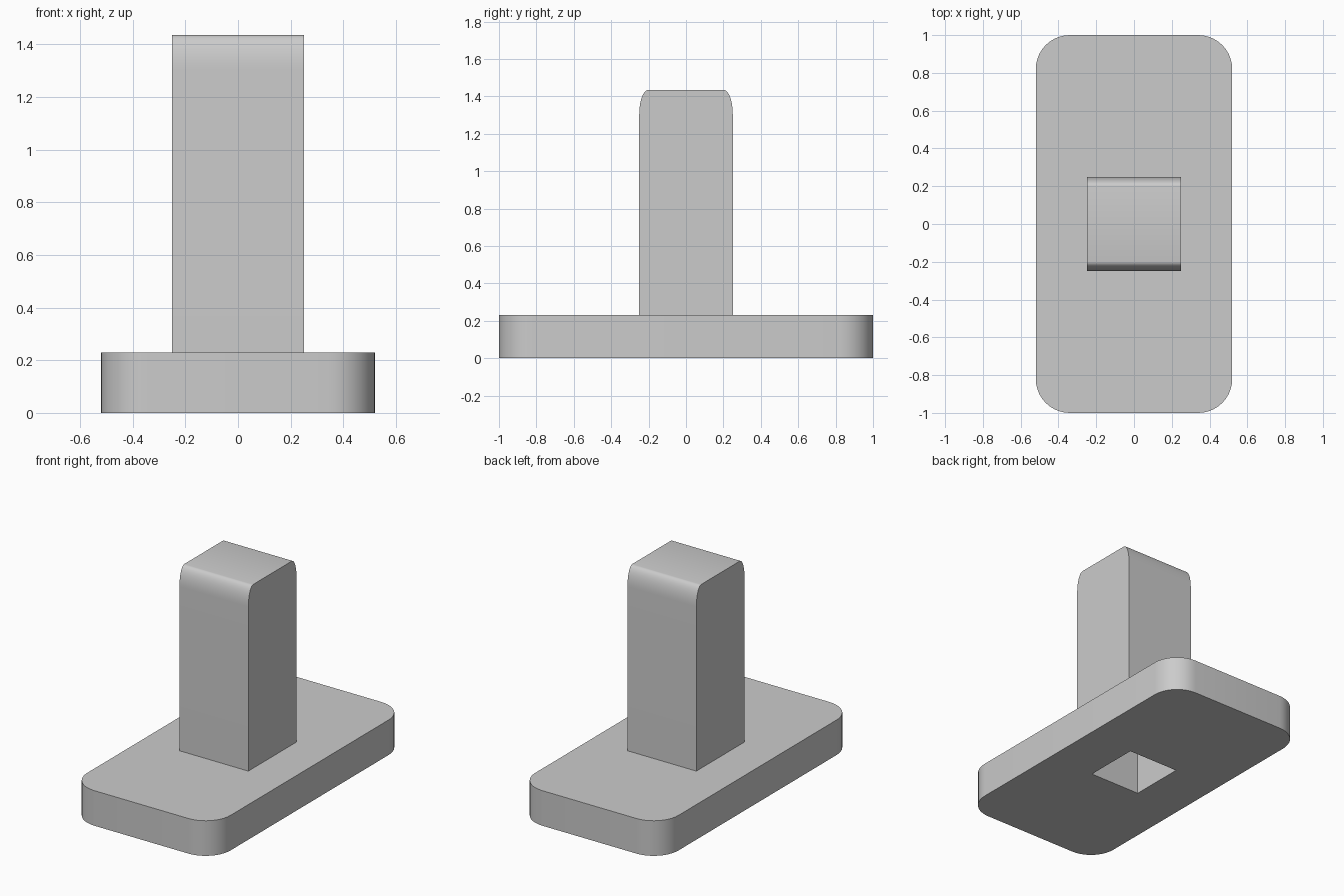
import bpy, bmesh
from math import sin, cos, pi, radians

if "Cube" in bpy.data.objects:
    bpy.data.objects.remove(bpy.data.objects["Cube"])

BASE_H, TOP, POST, HOLE = 0.23, 1.435, 0.25, 0.185


def arc(cx, cy, rx, ry, start, n=10):
    """Quarter ellipse of points, counter-clockwise from the start angle."""
    return [(cx + rx * cos(start + pi / 2 * i / n),
             cy + ry * sin(start + pi / 2 * i / n)) for i in range(n + 1)]


def prism(name, profile, direction):
    """Extrude a closed 3D outline along a direction."""
    bm = bmesh.new()
    face = bm.faces.new([bm.verts.new(p) for p in profile])
    ext = bmesh.ops.extrude_face_region(bm, geom=[face])
    moved = [g for g in ext["geom"] if isinstance(g, bmesh.types.BMVert)]
    bmesh.ops.translate(bm, verts=moved, vec=direction)
    bmesh.ops.recalc_face_normals(bm, faces=bm.faces)
    mesh = bpy.data.meshes.new(name)
    bm.to_mesh(mesh)
    bm.free()
    obj = bpy.data.objects.new(name, mesh)
    bpy.context.collection.objects.link(obj)
    return obj


def activate(obj):
    bpy.ops.object.select_all(action='DESELECT')
    obj.select_set(True)
    bpy.context.view_layer.objects.active = obj


# Base plate with rounded corners
r, bx, by = 0.18, 0.52, 1.0
outline = (arc(bx - r, by - r, r, r, 0) + arc(r - bx, by - r, r, r, pi / 2)
           + arc(r - bx, r - by, r, r, pi) + arc(bx - r, r - by, r, r, 3 * pi / 2))
base = prism("base_plate", [(x, y, 0) for x, y in outline], (0, 0, BASE_H))

# Square post, its top rounded at the front and back
ry, rz = 0.05, 0.13
side = ([(-POST, BASE_H), (POST, BASE_H)]
        + arc(POST - ry, TOP - rz, ry, rz, 0)
        + arc(ry - POST, TOP - rz, ry, rz, pi / 2))
post = prism("post", [(-POST, y, z) for y, z in side], (2 * POST, 0, 0))

# Square socket running up through the plate into the post
h = HOLE
cutter = prism("socket_cutter",
               [(-h, -h, -0.1), (h, -h, -0.1), (h, h, -0.1), (-h, h, -0.1)],
               (0, 0, TOP - 0.065 + 0.1))
cutter.hide_render = True
for part in (base, post):
    activate(part)
    cut = part.modifiers.new("socket", 'BOOLEAN')
    cut.operation, cut.solver, cut.object = 'DIFFERENCE', 'EXACT', cutter
    bpy.ops.object.modifier_apply(modifier=cut.name)
    bpy.ops.object.shade_smooth_by_angle(angle=radians(35))
bpy.data.objects.remove(cutter)
